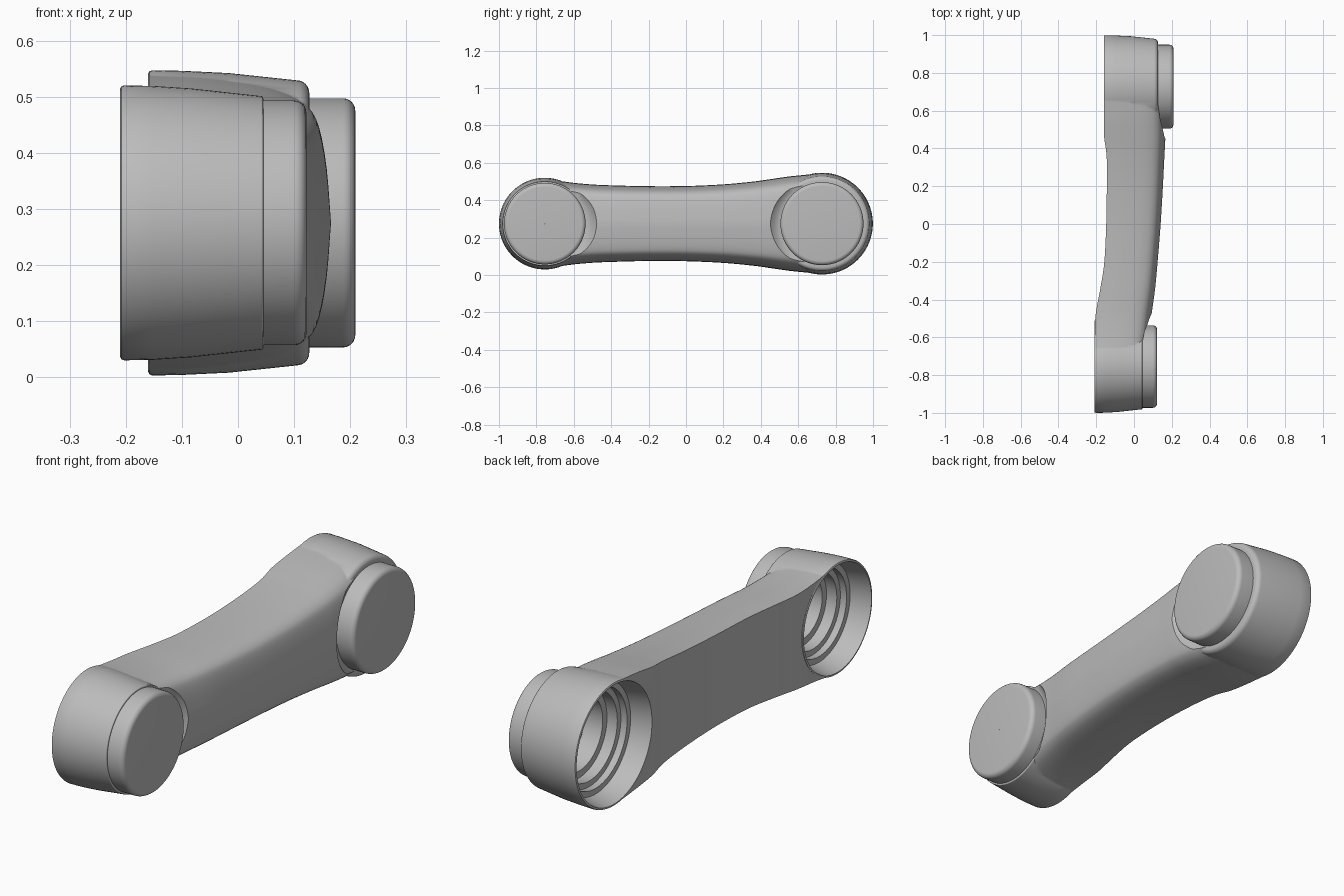
import bpy, bmesh, math
from mathutils import Vector

if "Cube" in bpy.data.objects:
    bpy.data.objects.remove(bpy.data.objects["Cube"], do_unlink=True)

CZ = 0.275      # height of the arm's axis
SEG = 96

metal = bpy.data.materials.new("satin grey")
metal.use_nodes = True
grey = (0.5, 0.5, 0.5, 1)
metal.diffuse_color = grey
metal.node_tree.nodes["Principled BSDF"].inputs["Base Color"].default_value = grey


def make(name, rings, capped):
    """Skin closed rings of points; cap the ends, or join last ring to first."""
    bm = bmesh.new()
    loops = [[bm.verts.new(p) for p in ring] for ring in rings]
    n = len(loops[0])
    pairs = list(zip(loops, loops[1:]))
    if not capped:
        pairs.append((loops[-1], loops[0]))
    for a, b in pairs:
        for i in range(n):
            j = (i + 1) % n
            bm.faces.new((a[i], a[j], b[j], b[i]))
    if capped:
        bm.faces.new(loops[0])
        bm.faces.new(loops[-1])
    bmesh.ops.recalc_face_normals(bm, faces=bm.faces)
    mesh = bpy.data.meshes.new(name)
    bm.to_mesh(mesh)
    bm.free()
    mesh.materials.append(metal)
    ob = bpy.data.objects.new(name, mesh)
    bpy.context.collection.objects.link(ob)
    return ob


def lathe(name, y, profile):
    """Turn (x, radius) points about an axis along x."""
    turn = [2 * math.pi * i / SEG for i in range(SEG)]
    return make(name, [[(x, y + r * math.cos(a), CZ + r * math.sin(a)) for a in turn]
                       for x, r in profile], True)


def rounded(x, r, size):
    """Quarter-round outer edge ending at face x, on a wall of radius r."""
    return [(x - size + size * math.sin(a), r - size + size * math.cos(a))
            for a in [k * math.pi / 12 for k in range(7)]]


def smooth_path(points, steps=8):
    """Catmull-Rom through the stations."""
    p = [Vector(q) for q in points]
    p = [p[0] * 2 - p[1]] + p + [p[-1] * 2 - p[-2]]
    out = []
    for a, b, c, d in zip(p, p[1:], p[2:], p[3:]):
        for k in range(steps):
            t = k / steps
            out.append(0.5 * (2 * b + (c - a) * t + (2 * a - 5 * b + 4 * c - d) * t * t
                              + (3 * b - a - 3 * c + d) * t ** 3))
    return out + [p[-2]]


def boolean(ob, other, operation):
    mod = ob.modifiers.new(operation, "BOOLEAN")
    mod.operation = operation
    mod.solver = "EXACT"
    mod.object = other
    bpy.context.view_layer.update()
    mesh = bpy.data.meshes.new_from_object(
        ob.evaluated_get(bpy.context.evaluated_depsgraph_get()))
    ob.modifiers.clear()
    ob.data = mesh
    bpy.data.objects.remove(other, do_unlink=True)


def finish(ob, angle=35):
    bpy.ops.object.select_all(action="DESELECT")
    ob.select_set(True)
    bpy.context.view_layer.objects.active = ob
    bpy.ops.object.shade_smooth_by_angle(angle=math.radians(angle))


# Arm: stations of (y, inner x, outer x, half height)
stations = smooth_path([
    (-0.70, -0.208, 0.07, 0.232), (-0.60, -0.208, 0.08, 0.218),
    (-0.48, -0.203, 0.093, 0.208), (-0.34, -0.178, 0.112, 0.203),
    (-0.20, -0.157, 0.125, 0.2), (0.0, -0.147, 0.141, 0.201),
    (0.2, -0.144, 0.153, 0.21), (0.36, -0.145, 0.161, 0.225),
    (0.46, -0.158, 0.166, 0.239), (0.56, -0.158, 0.165, 0.253),
    (0.67, -0.158, 0.16, 0.264)])
# Section: flat inner face, tapering flanks, soft shoulder, crowned outer face
half = smooth_path([(0, 1, 0), (0.3, 0.985, 0), (0.6, 0.94, 0), (0.78, 0.88, 0),
                    (0.88, 0.8, 0), (0.935, 0.68, 0), (0.975, 0.4, 0), (1, 0, 0)], 3)
section = [(p.x, p.y) for p in half]
section += [(u, -v) for u, v in section[-2::-1]]
body = make("arm_body", [[(x0 + u * (x1 - x0), y, CZ + v * h) for u, v in section]
                         for y, x0, x1, h in stations], True)

# Ends: y, inner x, outer x, inner radius, outer radius, edge round,
#       button radius, button face x
ends = {
    "front": (-0.755, -0.21, 0.045, 0.245, 0.226, 0.004, 0.218, 0.122),
    "back": (0.727, -0.16, 0.127, 0.272, 0.254, 0.022, 0.222, 0.209),
}

# Relief scooped out of the arm around each button
for y, x0, x1, r0, r1, edge, rb, xb in ends.values():
    boolean(body, lathe("relief", y, [(x1, rb + 0.002), (x1 + 0.012, rb + 0.03),
                                     (x1 + 0.04, rb + 0.055), (x1 + 0.15, rb + 0.12)]),
            "DIFFERENCE")

for name, (y, x0, x1, r0, r1, edge, rb, xb) in ends.items():
    # Tapered boss with a slightly bulged wall
    mid = (x0 + x1) / 2
    boss = lathe("boss", y, [(x0, r0 - 0.006), (x0 + 0.002, r0 - 0.002), (x0 + 0.007, r0),
                             (x0 + 0.06, r0 - 0.001), (mid, (r0 + r1) / 2 + 0.004)]
                 + rounded(x1, r1, edge))
    boolean(body, boss, "UNION")

for name, (y, x0, x1, r0, r1, edge, rb, xb) in ends.items():
    # Stepped pocket, open on the inner side
    pocket = lathe("pocket", y, [
        (x0 - 0.05, r0 - 0.008), (x0, r0 - 0.01), (x0 + 0.09, r0 - 0.03),
        (x0 + 0.09, r0 - 0.055), (x0 + 0.12, r0 - 0.055), (x0 + 0.12, r0 - 0.08),
        (x0 + 0.17, r0 - 0.08), (x0 + 0.17, r0 - 0.11), (x1 + 0.03, r0 - 0.11)])
    boolean(body, pocket, "DIFFERENCE")

    # Hollow round button
    turn = [2 * math.pi * i / SEG for i in range(SEG)]
    rim = r0 - 0.12
    profile = [(x1 - 0.03, rim), (x1 - 0.03, rb)] + rounded(xb, rb, 0.022)
    profile += [(xb, 0.001), (xb - 0.03, 0.001), (xb - 0.03, rim)]
    button = make(name + "_button", [[(x, y + r * math.cos(a), CZ + r * math.sin(a))
                                      for a in turn] for x, r in profile], False)
    finish(button)

finish(body)
